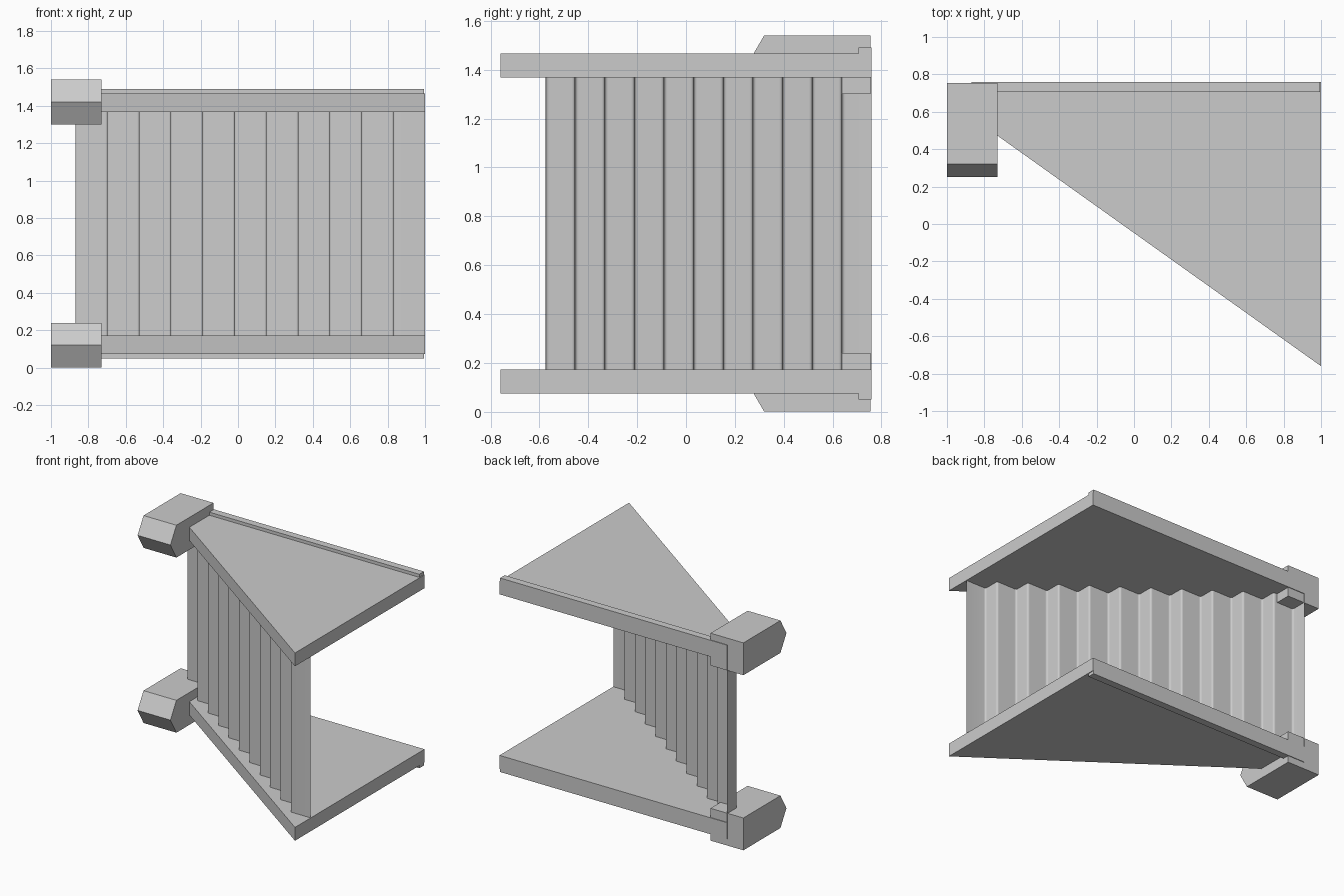
import bpy, bmesh, math
from mathutils import Vector

if "Cube" in bpy.data.objects:
    bpy.data.objects.remove(bpy.data.objects["Cube"])

TOP = 1.54  # total height; the model mirrors about half of it


def new_object(name, bm):
    mesh = bpy.data.meshes.new(name)
    bm.to_mesh(mesh)
    bm.free()
    ob = bpy.data.objects.new(name, mesh)
    bpy.context.scene.collection.objects.link(ob)
    return ob


def prism(name, profile, extrude):
    """Extrude a closed 3D outline along a vector."""
    bm = bmesh.new()
    face = bm.faces.new([bm.verts.new(p) for p in profile])
    ext = bmesh.ops.extrude_face_region(bm, geom=[face])
    verts = [v for v in ext["geom"] if isinstance(v, bmesh.types.BMVert)]
    bmesh.ops.translate(bm, verts=verts, vec=extrude)
    bmesh.ops.recalc_face_normals(bm, faces=bm.faces)
    return new_object(name, bm)


for level in ("upper", "lower"):
    def z(h):
        return h if level == "upper" else TOP - h

    def up(h0, h1):
        return (0, 0, z(h1) - z(h0))

    # Wedge-shaped shelf plate
    outline = [(1, -0.76), (1, 0.76), (-0.87, 0.76), (-0.87, 0.572)]
    prism(level + "_plate", [(x, y, z(1.368)) for x, y in outline], up(1.368, 1.467))

    # Raised lip along the back edge
    lip = [(-0.87, 0.706), (0.995, 0.706), (0.995, 0.76), (-0.87, 0.76)]
    prism(level + "_back_lip", [(x, y, z(1.467)) for x, y in lip], up(1.467, 1.49))

    # Corner block with a pointed nose
    side = [(0.755, 1.54), (0.32, 1.54), (0.25, 1.42), (0.275, 1.375),
            (0.32, 1.30), (0.755, 1.30)]
    side.pop(3)
    prism(level + "_corner_block", [(-1, y, z(h)) for y, h in side], (0.27, 0, 0))

# Corrugated panel: stepped folds running along the diagonal, corners rounded
STEPS = 11
dx, dy = 1.87 / STEPS, 1.335 / STEPS
path = [Vector((-0.87, 0.76))]
for i in range(STEPS):
    path.append(path[-1] + Vector((0, -dy)))
    path.append(path[-1] + Vector((dx, 0)))

rounded = [path[0]]
R = 0.015
for a, b, c in zip(path, path[1:], path[2:]):
    p, q = b + (a - b).normalized() * R, b + (c - b).normalized() * R
    for k in range(5):
        t = k / 4
        rounded.append(p * (1 - t) ** 2 + b * 2 * t * (1 - t) + q * t * t)
rounded.append(path[-1])

bm = bmesh.new()
rows = [[bm.verts.new((p.x, p.y, h)) for p in rounded] for h in (0.12, 1.42)]
for i in range(len(rounded) - 1):
    bm.faces.new((rows[0][i], rows[0][i + 1], rows[1][i + 1], rows[1][i]))
panel = new_object("corrugated_panel", bm)

bpy.ops.object.select_all(action="DESELECT")
panel.select_set(True)
bpy.context.view_layer.objects.active = panel
bpy.ops.object.shade_smooth_by_angle(angle=math.radians(40))
